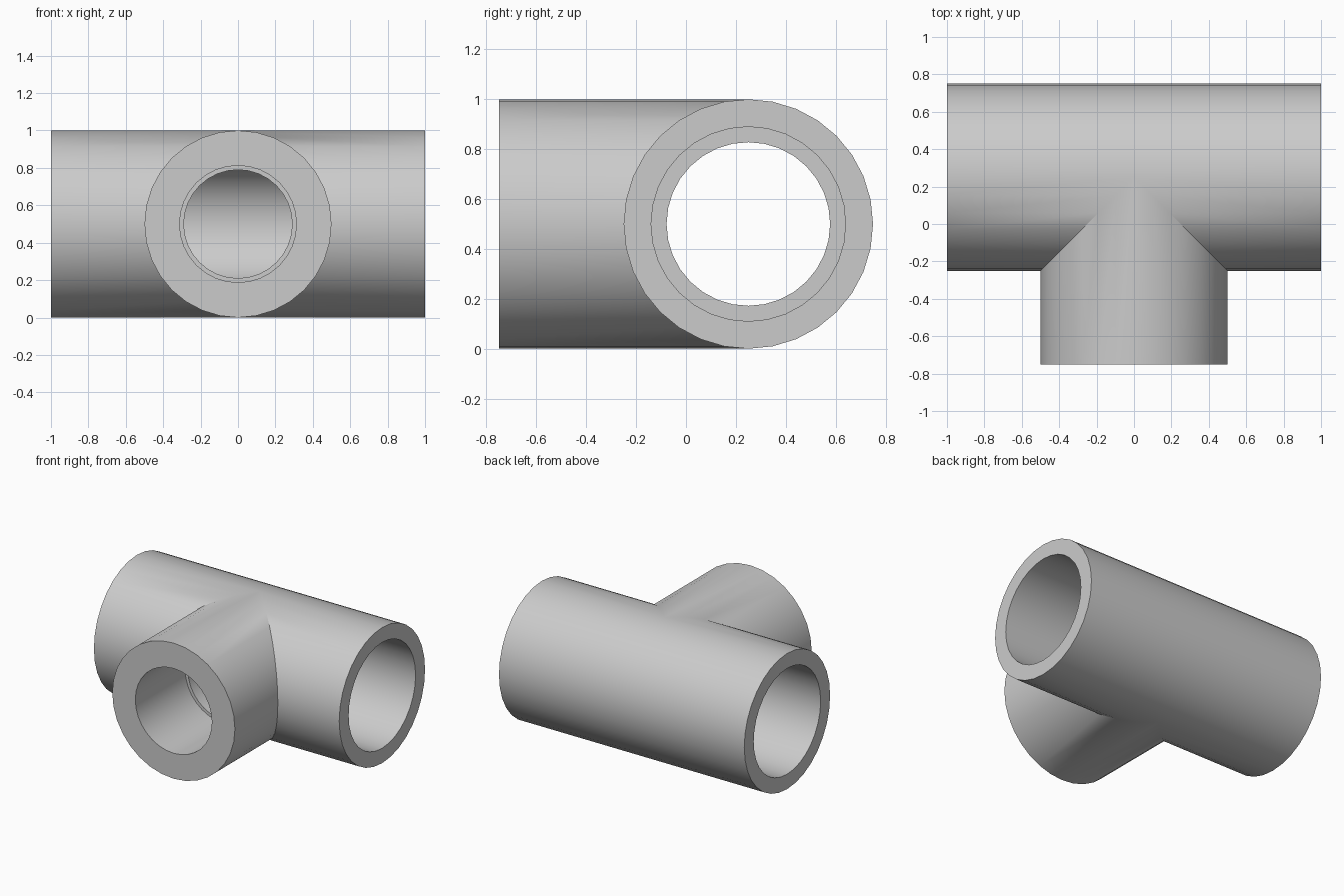
import bpy, bmesh
from math import sin, cos, pi
from mathutils import Matrix, Vector

R, SIDES = 0.5, 32
AXIS = Vector((0, 0.25, 0.5))      # where the three legs meet

cube = bpy.data.objects.get("Cube")
if cube:
    bpy.data.objects.remove(cube)

grey = bpy.data.materials.new("plain grey")
grey.use_nodes = True
colour = (0.6, 0.6, 0.6, 1)
grey.diffuse_color = colour
grey.node_tree.nodes["Principled BSDF"].inputs["Base Color"].default_value = colour


def add_object(name, bm, matrix=Matrix()):
    bmesh.ops.remove_doubles(bm, verts=bm.verts, dist=1e-5)
    bmesh.ops.recalc_face_normals(bm, faces=bm.faces)
    mesh = bpy.data.meshes.new(name)
    bm.to_mesh(mesh)
    bm.free()
    mesh.materials.append(grey)
    obj = bpy.data.objects.new(name, mesh)
    obj.matrix_world = matrix
    bpy.context.collection.objects.link(obj)
    return obj


def strip(bm, rails):
    """Quads between neighbouring (start, end) pairs."""
    for (a, b), (c, d) in zip(rails, rails[1:]):
        bm.faces.new([bm.verts.new(AXIS + Vector(p)) for p in (a, b, d, c)])


def bore_cutter(name, profile, matrix):
    """Closed stepped cylinder along local z from (radius, z) pairs."""
    bm = bmesh.new()
    pts = [bm.verts.new((r, 0, z)) for r, z in profile]
    edges = [bm.edges.new(pair) for pair in zip(pts, pts[1:])]
    bmesh.ops.spin(bm, geom=pts + edges, axis=(0, 0, 1), cent=(0, 0, 0),
                   angle=2 * pi, steps=SIDES, use_duplicate=False)
    obj = add_object(name, bm, matrix)
    obj.hide_render = True
    return obj


# Outer tee shell: equal cylinders meeting in a mitre
bm = bmesh.new()
half = [-pi / 2 + pi * k / (SIDES // 2) for k in range(SIDES // 2 + 1)]
ring = [(R * cos(t), R * sin(t)) for t in half]
for s in (-1, 1):
    strip(bm, [((s, -m, z), (s * m, -m, z)) for m, z in ring])        # run, front
    strip(bm, [((s, m, z), (0, m, z)) for m, z in ring])              # run, back
    strip(bm, [((s * m, -1, z), (s * m, -m, z)) for m, z in ring])    # branch
bmesh.ops.remove_doubles(bm, verts=bm.verts, dist=1e-5)
bmesh.ops.dissolve_degenerate(bm, edges=bm.edges, dist=1e-5)
bmesh.ops.holes_fill(bm, edges=bm.edges, sides=0)                     # end faces
tee = add_object("pipe_tee", bm)

# Stepped bores: wide sockets at the ends, narrower passage inside
LEDGE = 0.42
run_half = [(0.39, LEDGE), (0.39, 1.1), (0, 1.1)]
run_profile = [(r, -z) for r, z in reversed(run_half)] + [(0.328, -LEDGE), (0.328, LEDGE)] + run_half
branch_profile = [(0, 0), (0.29, 0), (0.29, LEDGE), (0.3125, LEDGE), (0.3125, 1.1), (0, 1.1)]
place = Matrix.Translation(AXIS)
cutters = [
    bore_cutter("run_bore", run_profile, place @ Matrix.Rotation(pi / 2, 4, "Y")),
    bore_cutter("branch_bore", branch_profile, place @ Matrix.Rotation(pi / 2, 4, "X")),
]

bpy.context.view_layer.objects.active = tee
for cutter in cutters:
    mod = tee.modifiers.new(cutter.name, "BOOLEAN")
    mod.operation, mod.solver, mod.object = "DIFFERENCE", "EXACT", cutter
    bpy.ops.object.modifier_apply(modifier=mod.name)
for cutter in cutters:
    bpy.data.objects.remove(cutter)

for obj in bpy.context.selected_objects:
    obj.select_set(False)
tee.select_set(True)
bpy.ops.object.shade_smooth_by_angle(angle=pi / 6)
